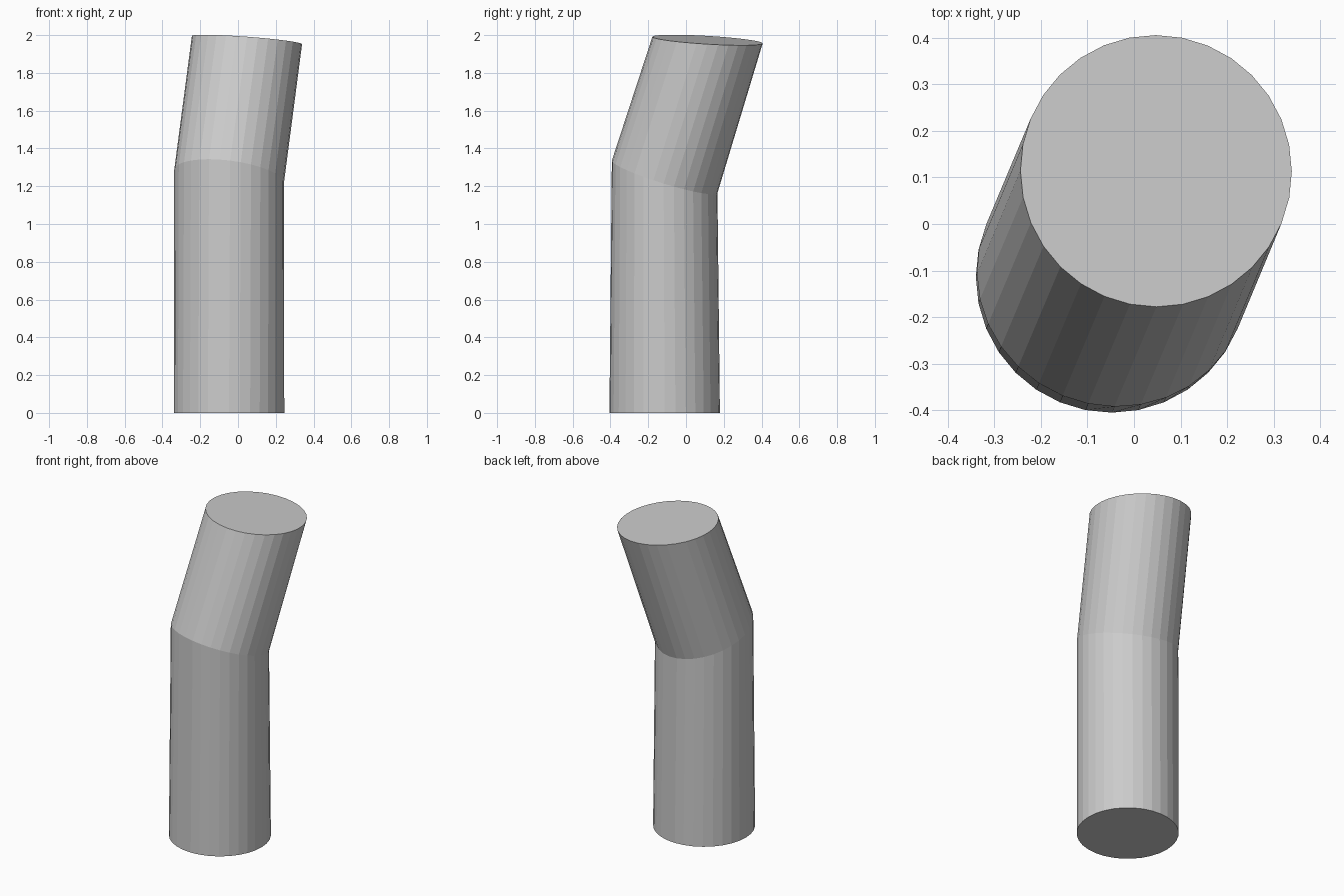
import bpy, bmesh, math
from mathutils import Vector

if "Cube" in bpy.data.objects:
    bpy.data.objects.remove(bpy.data.objects["Cube"])

SIDES = 32
RADIUS = 0.2925

# Circular sections: centre and facing direction
sections = [
    ((-0.0475, -0.113, 0.0), (0, 0, 1)),
    ((-0.0475, -0.113, 1.25), (0.13, 0.31, 1)),
    ((0.0475, 0.114, 1.974), (0.075, 0.06, 1)),
]


def add_ring(bm, centre, normal):
    turn = Vector((0, 0, 1)).rotation_difference(Vector(normal))
    ring = []
    for i in range(SIDES):
        a = 2 * math.pi * i / SIDES
        p = turn @ Vector((RADIUS * math.cos(a), RADIUS * math.sin(a), 0))
        ring.append(bm.verts.new(p + Vector(centre)))
    return ring


# Bent solid tube: stacked rings bridged with flat quads
bm = bmesh.new()
rings = [add_ring(bm, c, n) for c, n in sections]
for low, high in zip(rings, rings[1:]):
    for i in range(SIDES):
        j = (i + 1) % SIDES
        bm.faces.new((low[i], low[j], high[j], high[i]))

# End caps
bm.faces.new(rings[0][::-1])
bm.faces.new(rings[-1])

mesh = bpy.data.meshes.new("bent_cylinder")
bm.to_mesh(mesh)
bm.free()
bpy.context.collection.objects.link(bpy.data.objects.new("bent_cylinder", mesh))
